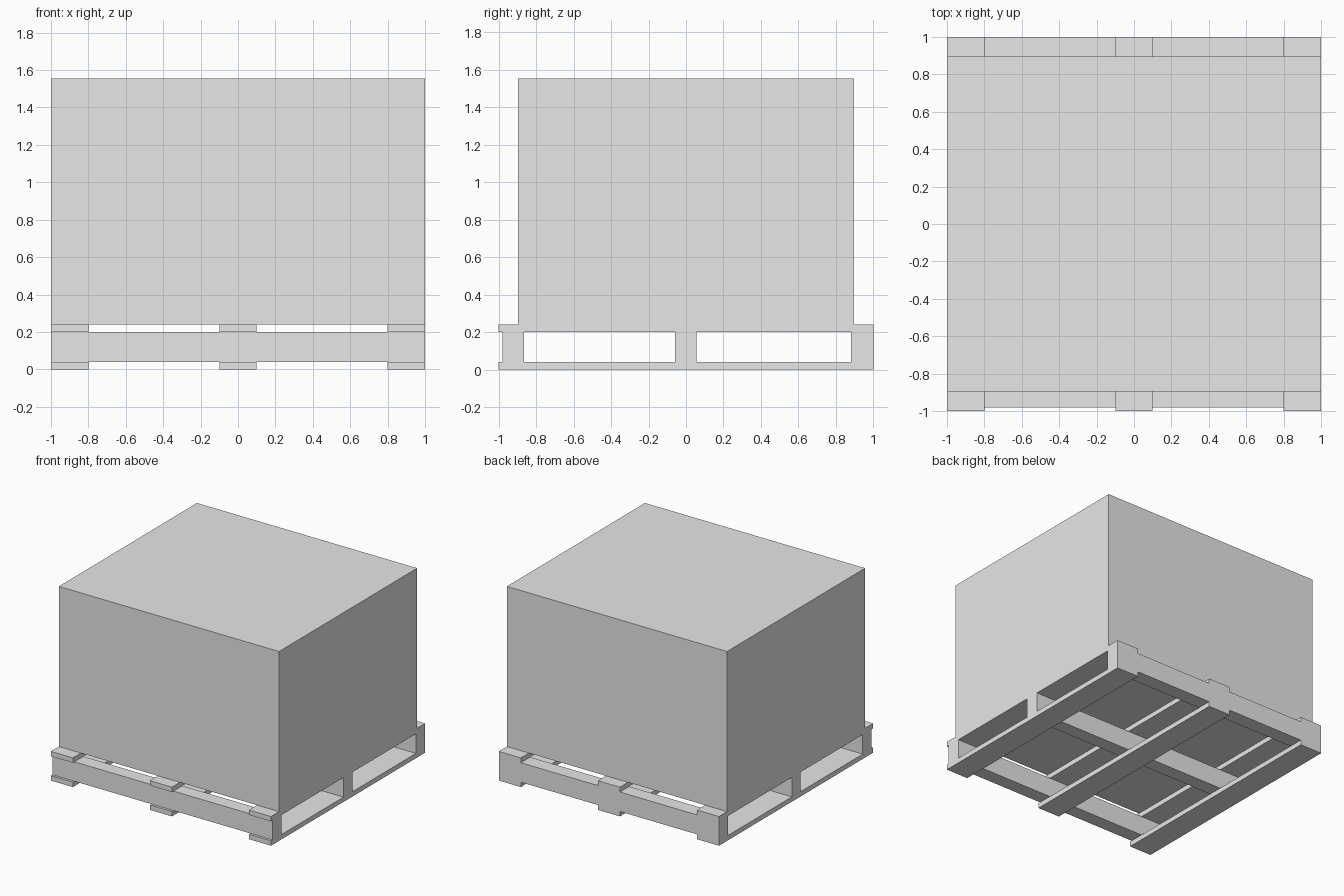
import bpy

cube = bpy.data.objects.get("Cube")
if cube:
    bpy.data.objects.remove(cube, do_unlink=True)

grey = bpy.data.materials.new("plain_grey")
grey.use_nodes = True
grey.diffuse_color = (0.8, 0.8, 0.8, 1)
grey.node_tree.nodes["Principled BSDF"].inputs["Base Color"].default_value = (0.8, 0.8, 0.8, 1)


def box(name, x, y, z):
    """Add a box spanning the given (low, high) ranges."""
    spans = (x, y, z)
    bpy.ops.mesh.primitive_cube_add(size=1, location=[(a + b) / 2 for a, b in spans])
    obj = bpy.context.object
    obj.name = name
    obj.scale = [b - a for a, b in spans]
    bpy.ops.object.transform_apply(location=False, rotation=False, scale=True)
    obj.data.materials.append(grey)
    return obj


BOARD = 0.04       # board thickness
BEAM_TOP = 0.2     # top of the cross beams
DECK = BEAM_TOP + BOARD

# Top and bottom boards run front to back
for side, x in (("right", -0.9), ("middle", 0), ("left", 0.9)):
    span = (x - 0.1, x + 0.1)
    box(side + "_bottom_board", span, (-1, 1), (0, BOARD))
    box(side + "_top_board", span, (-1, 1), (BEAM_TOP, DECK))

# Cross beams between the board layers
for place, y in (("front", (-0.98, -0.865)), ("middle", (-0.06, 0.055)), ("back", (0.88, 1))):
    box(place + "_beam", (-1, 1), y, (BOARD, BEAM_TOP))

# Crate resting on the pallet
box("crate", (-1, 1), (-0.896, 0.896), (DECK, 1.555))
